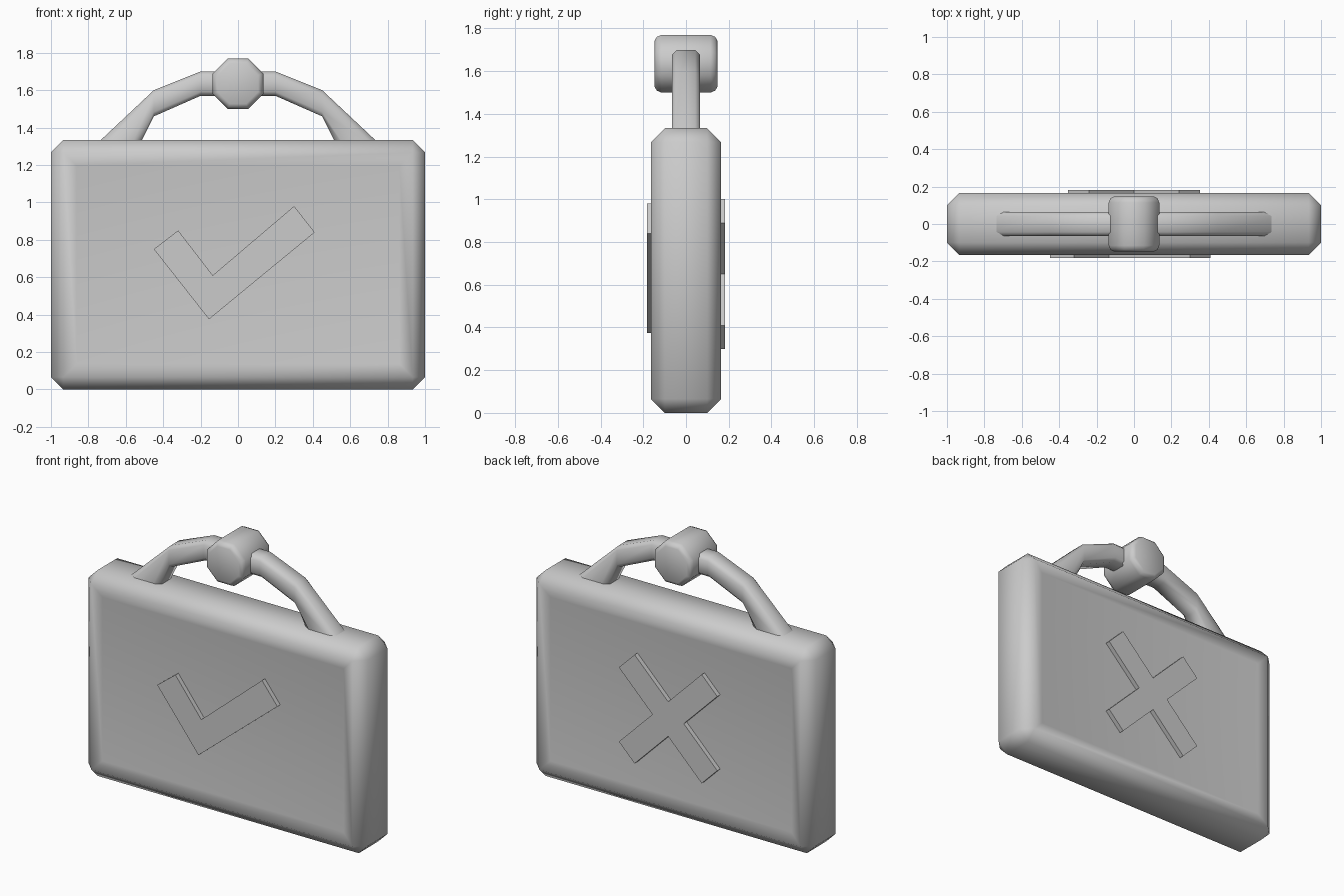
import bpy
import bmesh
from math import radians

if "Cube" in bpy.data.objects:
    bpy.data.objects.remove(bpy.data.objects["Cube"])

GREY = (0.6, 0.6, 0.6, 1)
mat = bpy.data.materials.new("plain grey")
mat.use_nodes = True
mat.diffuse_color = GREY
mat.node_tree.nodes["Principled BSDF"].inputs["Base Color"].default_value = GREY


def finish(name, bm, smooth=None):
    """Turn a bmesh into a named object, smooth below the given angle."""
    bmesh.ops.recalc_face_normals(bm, faces=bm.faces)
    mesh = bpy.data.meshes.new(name)
    bm.to_mesh(mesh)
    bm.free()
    mesh.materials.append(mat)
    obj = bpy.data.objects.new(name, mesh)
    bpy.context.collection.objects.link(obj)
    if smooth:
        bpy.ops.object.select_all(action='DESELECT')
        obj.select_set(True)
        bpy.context.view_layer.objects.active = obj
        bpy.ops.object.shade_smooth_by_angle(angle=radians(smooth))
    return obj


def loft(rings):
    """Skin a list of equal-length point rings and cap both ends."""
    bm = bmesh.new()
    rows = [[bm.verts.new(p) for p in ring] for ring in rings]
    for a, b in zip(rows, rows[1:]):
        for i in range(len(a)):
            j = (i + 1) % len(a)
            bm.faces.new((a[i], a[j], b[j], b[i]))
    bm.faces.new(rows[0])
    bm.faces.new(rows[-1])
    return bm


def plate(name, outline, y0, y1):
    """Extrude an x-z outline between two depths."""
    return finish(name, loft([[(x, y, z) for x, z in outline] for y in (y0, y1)]))


# Case body: chamfered box with slightly dished large faces
WIDTH, DEPTH, HEIGHT, CHAMFER = 2.0, 0.33, 1.333, 0.066
bm = bmesh.new()
bmesh.ops.create_cube(bm, size=1)
bmesh.ops.scale(bm, vec=(WIDTH, DEPTH, HEIGHT), verts=bm.verts)
bmesh.ops.translate(bm, vec=(0, 0, HEIGHT / 2), verts=bm.verts)
bmesh.ops.bevel(bm, geom=bm.edges[:], offset=CHAMFER, segments=1,
                profile=0.5, affect='EDGES')
bm.normal_update()
panels = [f for f in bm.faces if abs(f.normal.y) > 0.99]
bmesh.ops.inset_individual(bm, faces=panels, thickness=0.1, depth=-0.012)
finish("case_body", bm, 60)

# Raised marks: a tick on the front and a cross on the back
tick = [(-0.45, 0.75), (-0.32, 0.85), (-0.135, 0.61),
        (0.3, 0.98), (0.41, 0.84), (-0.155, 0.375)]
plate("front_tick", tick, -0.183, -0.14)

ARM, NOTCH, MID = 0.24, 0.112, 0.65
cross = []
u, v = (1, 0), (0, 1)
for _ in range(4):
    # one notch and the arm beside it, turned a quarter each time
    for a, b in ((NOTCH, 0), (ARM + NOTCH, ARM), (ARM, ARM + NOTCH)):
        cross.append((a * u[0] + b * v[0], MID + a * u[1] + b * v[1]))
    u, v = v, (-u[0], -u[1])
plate("back_cross", cross, 0.14, 0.183)

# Handle: chamfered square bar following an arch
# each station holds the outer x, z and the inner x, z
half = [(0.78, 1.29, 0.535, 1.29), (0.45, 1.6, 0.45, 1.46), (0.2, 1.7, 0.2, 1.57)]
stations = [(-a, b, -c, d) for a, b, c, d in half] + half[::-1]
R, C = 0.065, 0.022
rings = []
for ox, oz, ix, iz in stations:
    ring = []
    for y, t in ((-R + C, 0), (R - C, 0), (R, 0.17), (R, 0.83),
                 (R - C, 1), (C - R, 1), (-R, 0.83), (-R, 0.17)):
        ring.append((ox + (ix - ox) * t, y, oz + (iz - oz) * t))
    rings.append(ring)
finish("handle", loft(rings), 60)

# Grip knob: octagonal block with softened ends
KZ, KR, KC = 1.635, 0.135, 0.08
corner = KR - KC
octagon = [(corner, KR), (KR, corner), (KR, -corner), (corner, -KR),
           (-corner, -KR), (-KR, -corner), (-KR, corner), (-corner, KR)]
ends = ((-0.147, 0.8), (-0.137, 0.93), (-0.115, 1))
knob = ends + tuple((-y, s) for y, s in ends[::-1])
finish("handle_knob", loft([[(x * s, y, KZ + z * s) for x, z in octagon]
                            for y, s in knob]), 60)
